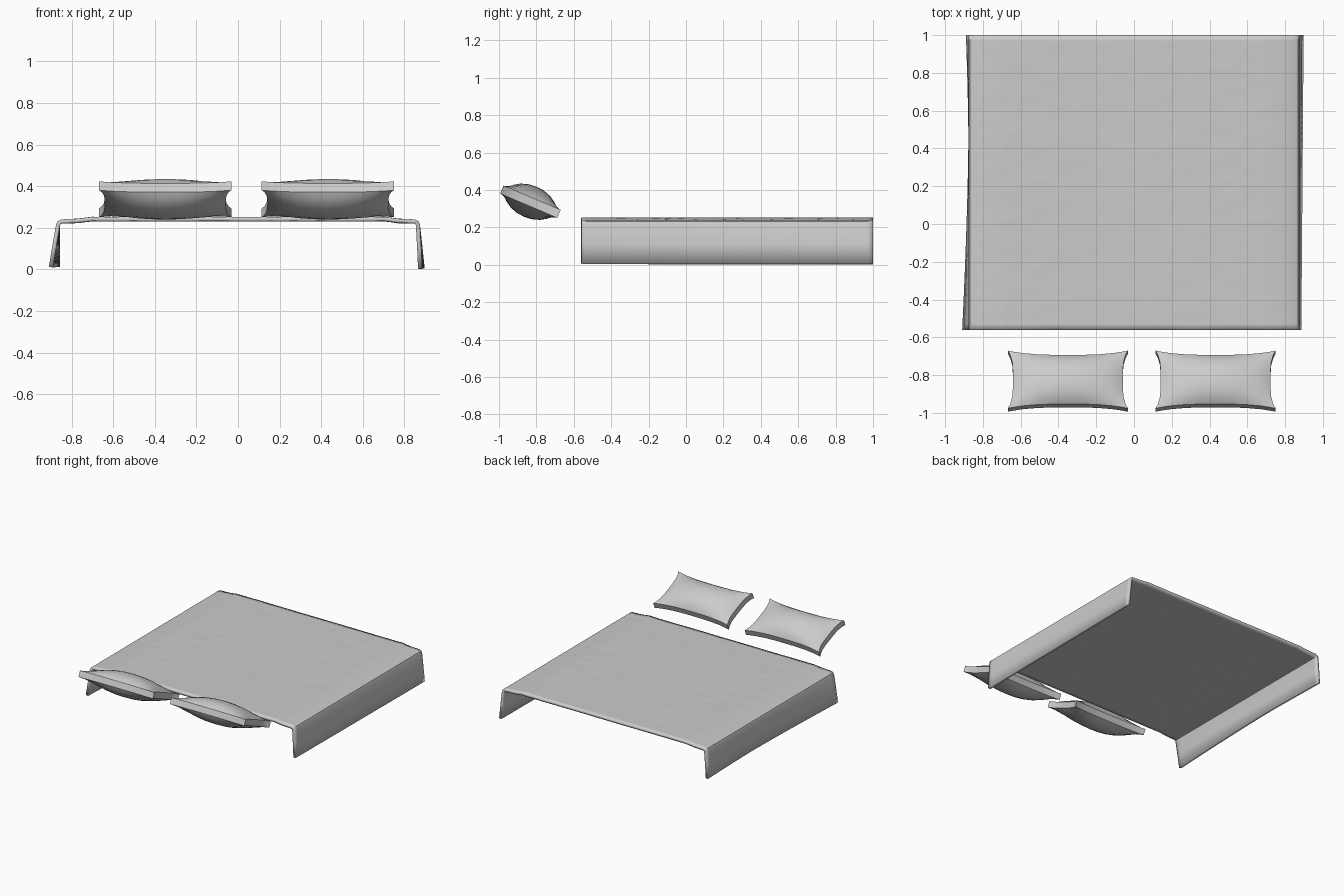
import bpy, bmesh, math
from mathutils import Vector, noise

cube = bpy.data.objects.get("Cube")
if cube:
    bpy.data.objects.remove(cube)

# One plain grey for all the bedding
grey = bpy.data.materials.new("light_grey_fabric")
grey.use_nodes = True
colour = (0.6, 0.6, 0.6, 1)
grey.diffuse_color = colour
grey.node_tree.nodes["Principled BSDF"].inputs["Base Color"].default_value = colour


def make_object(name, bm, angle):
    mesh = bpy.data.meshes.new(name)
    bmesh.ops.recalc_face_normals(bm, faces=bm.faces)
    bm.to_mesh(mesh)
    bm.free()
    mesh.materials.append(grey)
    obj = bpy.data.objects.new(name, mesh)
    bpy.context.collection.objects.link(obj)
    bpy.ops.object.select_all(action='DESELECT')
    bpy.context.view_layer.objects.active = obj
    obj.select_set(True)
    bpy.ops.object.shade_smooth_by_angle(angle=math.radians(angle))
    return obj


def skin(bm, rows):
    for a, b in zip(rows, rows[1:]):
        for i in range(len(a) - 1):
            bm.faces.new((a[i], a[i + 1], b[i + 1], b[i]))


# Blanket: a draped cross-section swept from front to back
FRONT, BACK, ROWS, COLS = -0.56, 1.0, 50, 44
edge = [(0.88, 0.0), (0.878, 0.11), (0.875, 0.215), (0.868, 0.232),
        (0.85, 0.24), (0.77, 0.243), (0.7, 0.252)]
flat = [(-0.68 + 1.36 * i / COLS, 0.251) for i in range(COLS + 1)]
profile = [(-x, z) for x, z in edge] + flat + edge[::-1]

bm = bmesh.new()
rows = []
for j in range(ROWS + 1):
    t = j / ROWS
    y = FRONT + (BACK - FRONT) * t
    row = []
    for x, z in profile:
        drop = max(0, 1 - z / 0.215)
        if x < 0:
            flare = 0.022 * abs(2 * t - 1.3) ** 1.5 - 0.003
            px, pz = x - flare * drop, z + 0.012 * drop
        else:
            px, pz = x + (0.006 + 0.012 * t) * drop, z + 0.004 * drop
        # Soft creases, strongest toward the two sleeping sides
        if abs(x) < 0.8:
            crease = noise.noise(Vector((x * 9, y * 20, 0)))
            pz += 0.0025 * crease * (0.3 + abs(x))
        row.append(bm.verts.new((px, y, pz)))
    rows.append(row)
skin(bm, rows)
blanket = make_object("blanket", bm, 40)
thick = blanket.modifiers.new("thickness", 'SOLIDIFY')
thick.thickness = 0.02
thick.offset = -1

# Pillows: two bulging panels joined by a band, with drawn-out corners
HALF_W, HALF_L, BAND, BULGE = 0.318, 0.166, 0.023, 0.064
us = [-1, -0.9, -0.75, -0.5, -0.25, 0, 0.25, 0.5, 0.75, 0.9, 1]
vs = [-1, -0.85, -0.6, -0.3, 0, 0.3, 0.6, 0.85, 1]


def panel(bm, side):
    rows = []
    for v in vs:
        row = []
        for u in us:
            x = u * HALF_W * (1 - 0.085 * (1 - v ** 4))
            y = v * HALF_L * (1 - 0.15 * (1 - abs(u) ** 3))
            puff = (1 - abs(u) ** 2.2) * (1 - abs(v) ** 2.2)
            row.append(bm.verts.new((x, y, side * (BAND + BULGE * puff ** 0.8))))
        rows.append(row)
    skin(bm, rows)
    return rows


def border(rows):
    return (rows[0] + [r[-1] for r in rows[1:]] + rows[-1][-2::-1]
            + [r[0] for r in rows[-2:0:-1]])


for name, x in (("right_pillow", -0.35), ("left_pillow", 0.432)):
    bm = bmesh.new()
    top, bottom = border(panel(bm, 1)), border(panel(bm, -1))
    for i in range(len(top)):
        k = (i + 1) % len(top)
        bm.faces.new((top[i], top[k], bottom[k], bottom[i]))
    pillow = make_object(name, bm, 35)
    pillow.location = (x, -0.832, 0.337)
    pillow.rotation_euler.x = math.radians(-23)
